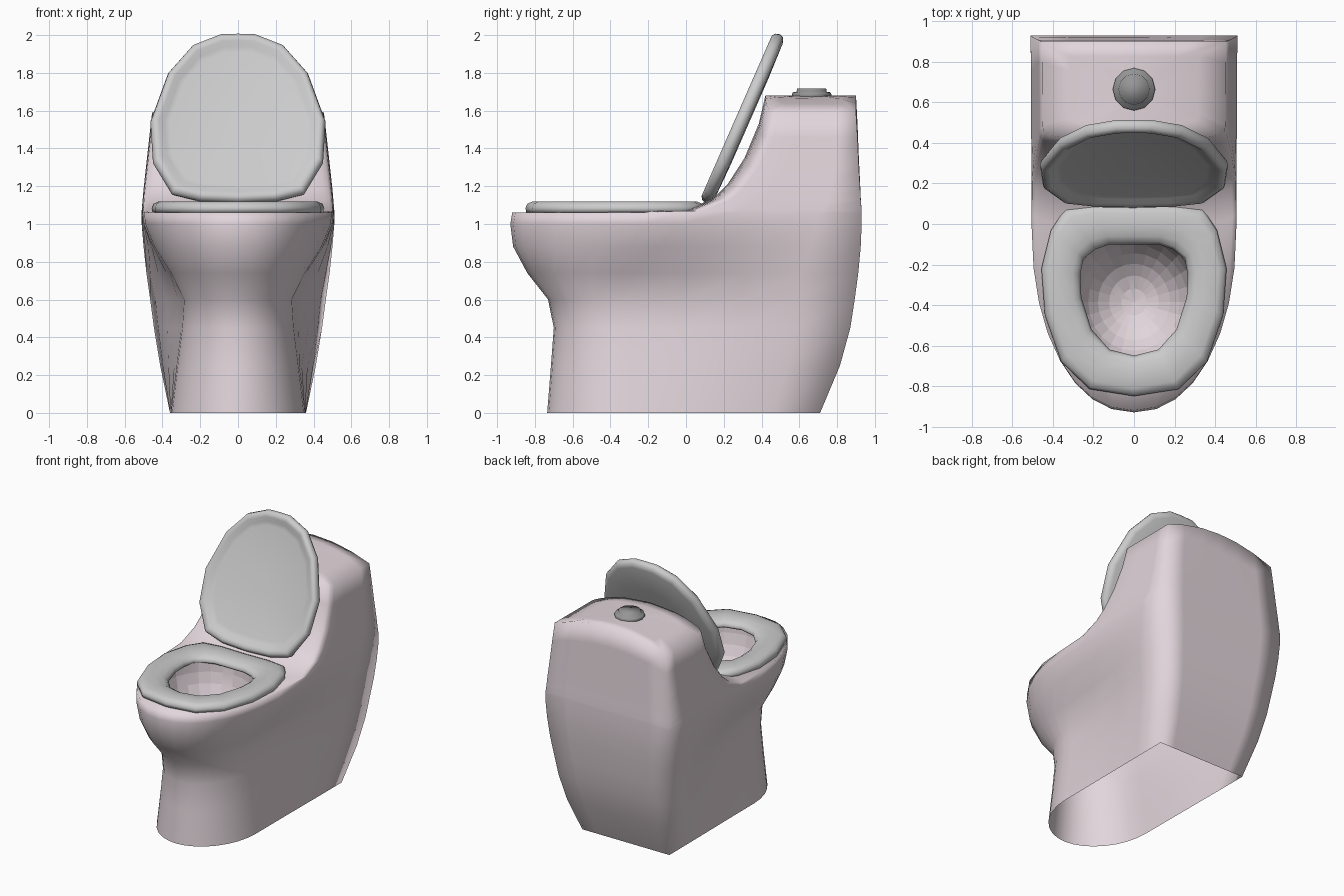
import bpy, bmesh, math
from mathutils import Vector

if "Cube" in bpy.data.objects:
    bpy.data.objects.remove(bpy.data.objects["Cube"])


def material(name, rgb):
    m = bpy.data.materials.new(name)
    m.diffuse_color = (*rgb, 1)
    m.use_nodes = True
    m.node_tree.nodes["Principled BSDF"].inputs["Base Color"].default_value = m.diffuse_color
    return m


def mirror_ring(half):
    """Closed ring from a half outline whose first and last points lie on x = 0."""
    return half + [(-x, *rest) for x, *rest in half[-2:0:-1]]


def smooth(ob, angle):
    bpy.ops.object.select_all(action='DESELECT')
    ob.select_set(True)
    bpy.context.view_layer.objects.active = ob
    bpy.ops.object.shade_smooth_by_angle(angle=math.radians(angle))


def loft(name, rings, closed=False, mat=None, angle=120):
    """Skin a stack of rings; either cap both ends or join last to first."""
    bm = bmesh.new()
    vr = [[bm.verts.new(p) for p in r] for r in rings]
    n = len(vr[0])
    pairs = list(zip(vr, vr[1:])) + ([(vr[-1], vr[0])] if closed else [])
    for a, b in pairs:
        for i in range(n):
            j = (i + 1) % n
            bm.faces.new((a[i], a[j], b[j], b[i]))
    if not closed:
        bm.faces.new(vr[0][::-1])
        bm.faces.new(vr[-1])
    bmesh.ops.recalc_face_normals(bm, faces=bm.faces)
    me = bpy.data.meshes.new(name)
    bm.to_mesh(me)
    bm.free()
    ob = bpy.data.objects.new(name, me)
    bpy.context.collection.objects.link(ob)
    if mat:
        me.materials.append(mat)
    smooth(ob, angle)
    return ob


pink = material("pink_ceramic", (0.76, 0.67, 0.71))
dark = material("dark_metal", (0.3, 0.3, 0.3))

# Body: horizontal sections (z, front y, arc centre y, front width, back width, back y, squareness)
levels = [
    (0.00, -.735, -.30, .355, .360, .710, 1.95), (0.25, -.715, -.30, .325, .412, .815, 1.95),
    (0.45, -.70, -.30, .300, .445, .870, 2.0), (0.60, -.73, -.33, .290, .465, .893, 2.0),
    (0.74, -.84, -.30, .360, .485, .912, 2.1), (0.88, -.915, -.15, .450, .500, .925, 2.1),
    (1.00, -.93, -.02, .500, .510, .930, 2.15), (1.06, -.92, -.02, .505, .510, .930, 2.15),
    (1.07, .00, .08, .505, .510, .930, 4), (1.14, .15, .23, .502, .505, .925, 4),
    (1.21, .22, .30, .497, .500, .922, 4), (1.35, .31, .39, .484, .487, .915, 4),
    (1.53, .385, .46, .467, .470, .908, 4), (1.68, .42, .49, .452, .455, .900, 4),
]


def arched(x, z):
    """The tank top is crowned: lower it towards the sides."""
    return z - .09 * max(0, (z - 1.07) / .61) * (x / .455) ** 2


def section(z, yf, yc, wf, wb, yb, n):
    half = []
    for i in range(9):
        a = i * math.pi / 16
        s, c = math.sin(a), (math.cos(a) if i < 8 else 0)
        half.append((wf * s ** (2 / n), yc - (yc - yf) * c ** (2 / n)))
    for t in (.25, .5, .75, 1):
        half.append((wf + (wb - wf) * t * t * (3 - 2 * t), yc + (yb - yc) * t))
    half += [(wb * k, yb) for k in (.67, .33, 0)]
    return mirror_ring([(x, y, arched(x, z)) for x, y in half])


rings = [section(*lv) for lv in levels]
for k in (.7, .4, .1):  # crowned tank top
    rings.append([(x * k, .66 + (y - .66) * k, arched(x * k, 1.68)) for x, y, _ in rings[13]])
body = loft("toilet_body", rings, mat=pink)

# Bowl hollow, cut out with an ellipsoid
bpy.ops.mesh.primitive_uv_sphere_add(segments=24, ring_count=16, location=(0, -.385, 1.08))
cutter = bpy.context.object
cutter.name = "bowl_cutter"
cutter.hide_render = True
cutter.scale = (.32, .34, .42)
cutter.data.materials.append(pink)
bpy.ops.object.shade_smooth()
bpy.context.view_layer.update()
mod = body.modifiers.new("bowl", 'BOOLEAN')
mod.operation, mod.solver, mod.object = 'DIFFERENCE', 'EXACT', cutter
bpy.context.view_layer.objects.active = body
bpy.ops.object.modifier_apply(modifier=mod.name)
bpy.data.objects.remove(cutter)

# The base is open underneath
bm = bmesh.new()
bm.from_mesh(body.data)
floor = [f for f in bm.faces if all(v.co.z < .001 for v in f.verts)]
bmesh.ops.delete(bm, geom=floor, context='FACES_ONLY')
bm.to_mesh(body.data)
bm.free()
smooth(body, 120)

# Seat ring: blend between outer and inner outlines around a rounded cross-section
outer = mirror_ring([(0, -.85), (.22, -.815), (.36, -.68), (.44, -.45), (.457, -.22),
                     (.41, -.03), (.34, .075), (.2, .095), (0, .09)])
inner = mirror_ring([(0, -.65), (.12, -.62), (.21, -.52), (.26, -.36), (.265, -.25),
                     (.25, -.17), (.19, -.125), (.12, -.1), (0, -.1)])
profile = [(.02, 1.062), (0, 1.085), (.05, 1.107), (.2, 1.12), (.55, 1.12),
           (.8, 1.112), (.94, 1.095), (1, 1.075), (.97, 1.062)]
loft("seat", [[(a[0] + (b[0] - a[0]) * t, a[1] + (b[1] - a[1]) * t, z)
               for a, b in zip(outer, inner)] for t, z in profile], closed=True)

# Raised lid: outline in its own plane (x, distance up the lid), leaning back
up = Vector((0, .39, .89)).normalized()
back = Vector((0, up.z, -up.y))
foot = Vector((0, .072, 1.125))
lid_outline = mirror_ring([(0, 0), (.2, .01), (.35, .05), (.45, .23), (.464, .47),
                           (.37, .75), (.24, .91), (.09, .974), (0, .976)])
lid_profile = [(.1, .028), (.78, .028), (.84, .022), (.90, .005), (.95, 0), (.985, .012),
               (1, .035), (.985, .058), (.92, .07), (.5, .075), (.1, .075)]
loft("lid", [[Vector((x * k, 0, 0)) + foot + up * (.485 + (v - .485) * k) + back * d
              for x, v in lid_outline] for k, d in lid_profile])

# Flush button: stepped disc on the tank top
loft("flush_button", [[(r * math.cos(i * math.pi / 6), .665 + r * math.sin(i * math.pi / 6), z)
                       for i in range(12)]
                      for r, z in ((.10, 1.66), (.105, 1.685), (.10, 1.697), (.08, 1.7),
                                   (.077, 1.717))], mat=dark)
